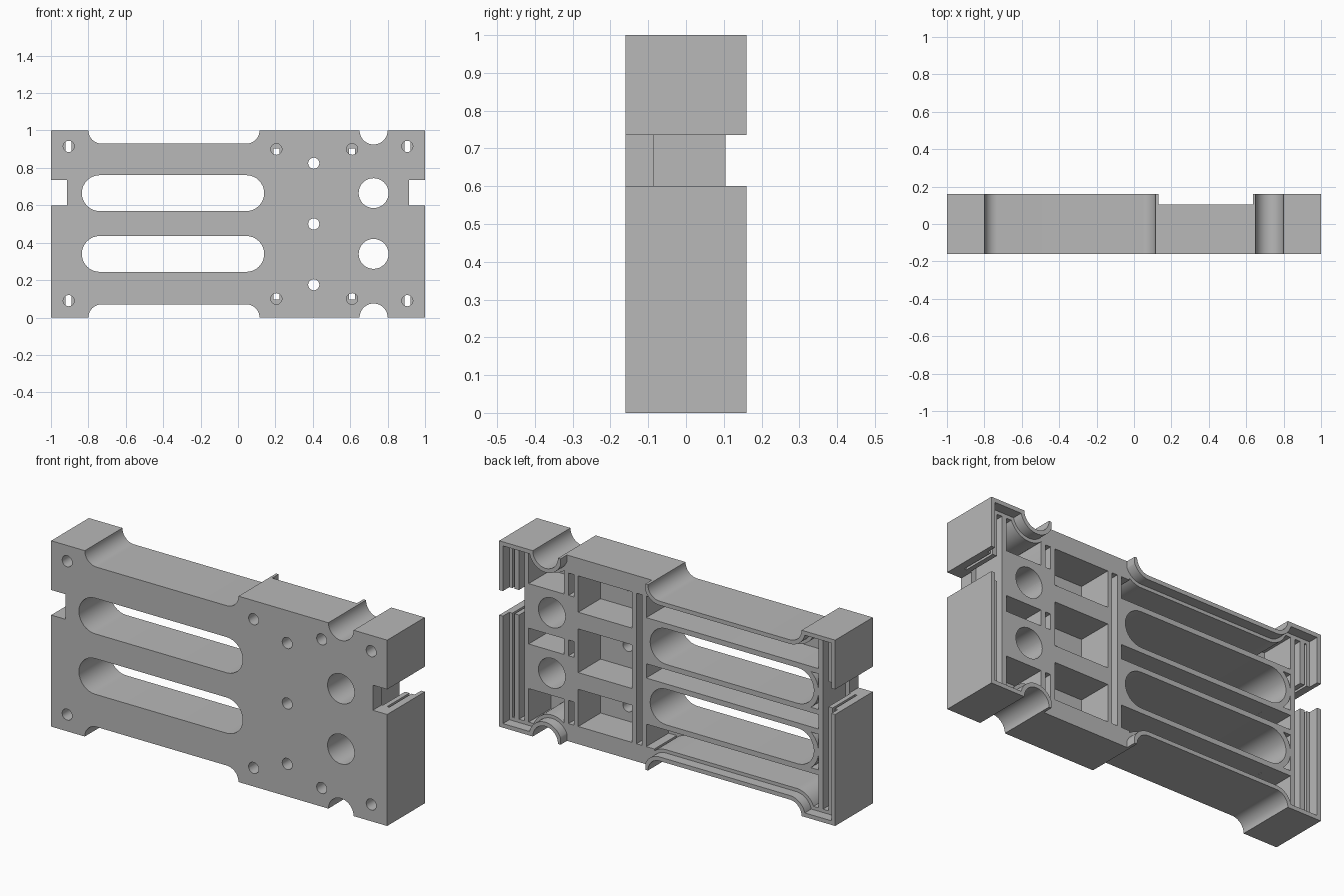
import bpy, bmesh, math

cube = bpy.data.objects.get("Cube")
if cube:
    bpy.data.objects.remove(cube)

FRONT, FLOOR, RIB, BACK = -0.16, -0.085, 0.105, 0.16
SLOT_Z = (0.665, 0.34)

grey = bpy.data.materials.new("plain grey")
grey.use_nodes = True
grey.diffuse_color = (0.48, 0.48, 0.48, 1)
grey.node_tree.nodes["Principled BSDF"].inputs["Base Color"].default_value = (0.48, 0.48, 0.48, 1)


def prism(name, pts, y0, y1):
    """Extrude an x-z outline along y."""
    bm = bmesh.new()
    face = bm.faces.new([bm.verts.new((x, y0, z)) for x, z in pts])
    ext = bmesh.ops.extrude_face_region(bm, geom=[face])
    for v in ext["geom"]:
        if isinstance(v, bmesh.types.BMVert):
            v.co.y = y1
    bmesh.ops.recalc_face_normals(bm, faces=bm.faces)
    mesh = bpy.data.meshes.new(name)
    bm.to_mesh(mesh)
    bm.free()
    mesh.materials.append(grey)
    obj = bpy.data.objects.new(name, mesh)
    bpy.context.collection.objects.link(obj)
    return obj


def rect(x0, x1, z0, z1):
    return [(x0, z0), (x1, z0), (x1, z1), (x0, z1)]


def box(name, x0, x1, z0, z1, y0=FLOOR - 0.005, y1=RIB):
    return prism(name, rect(x0, x1, z0, z1), y0, y1)


def arc(cx, cz, r, a0, a1, n=16):
    return [(cx + r * math.cos(a0 + (a1 - a0) * i / n),
             cz + r * math.sin(a0 + (a1 - a0) * i / n)) for i in range(n + 1)]


def circle(cx, cz, r, n=32):
    return arc(cx, cz, r, 0, 2 * math.pi, n)[:-1]


def stadium(x0, x1, z, r):
    return (arc(x0 + r, z, r, math.pi / 2, 1.5 * math.pi)
            + arc(x1 - r, z, r, -math.pi / 2, math.pi / 2))


def outline(d):
    """Scalloped outer shape, inset by d."""
    r, rn = 0.07 + d, 0.075 + d
    a, an = math.asin(d / r), math.asin(d / rn)
    top = [(-1 + d, 1 - d)]
    top += arc(-0.73, 1, r, math.pi + a, 1.5 * math.pi)
    top += arc(0.045, 1, r, -math.pi / 2, -a)
    top += arc(0.725, 1, rn, math.pi + an, 2 * math.pi - an, 24)
    top += [(1 - d, 1 - d)]
    return top + [(x, 1 - z) for x, z in reversed(top)]


def cut(obj, *shapes, y0=-0.3, y1=0.3):
    """Subtract prisms from an object."""
    for pts in shapes:
        tool = prism("cutter", pts, y0, y1)
        tool.hide_render = True
        mod = obj.modifiers.new("cut", "BOOLEAN")
        mod.operation, mod.solver, mod.object = "DIFFERENCE", "EXACT", tool
        graph = bpy.context.evaluated_depsgraph_get()
        mesh = bpy.data.meshes.new_from_object(obj.evaluated_get(graph))
        obj.modifiers.clear()
        obj.data = mesh
        bpy.data.objects.remove(tool)
    return obj


notches = [rect(0.915, 1.1, 0.6, 0.735), rect(-1.1, -0.915, 0.6, 0.735)]
slots = [stadium(-0.835, 0.14, z, 0.096) for z in SLOT_Z]
bores = [circle(0.725, z, 0.08) for z in SLOT_Z]
screws = [circle(x, z, 0.03, 20) for x in (-0.905, 0.205, 0.61, 0.905)
          for z in ((0.09, 0.915) if abs(x) > 0.9 else (0.1, 0.9))]
pins = [circle(0.405, z, 0.03, 20) for z in (0.175, 0.5, 0.825)]

# Front plate with all openings
cut(prism("front_plate", outline(0), FRONT, FLOOR), *notches, *slots, *bores, *screws, *pins)

# Perimeter wall: thick lower part, thin rear lip
cut(prism("perimeter_wall", outline(0), FLOOR, RIB), outline(0.04), *notches)
cut(prism("rear_lip", outline(0), RIB, BACK), outline(0.022), *notches,
    rect(0.13, 0.635, -0.1, 1.1))

# Solid rails along the top and bottom of the middle bay
for name, z0, z1 in (("lower_header", 0, 0.095), ("upper_header", 0.905, 1)):
    box(name, 0.115, 0.65, z0, z1)

# Walls around the long slots, round at one end and square at the other
for z, slot, bore in zip(SLOT_Z, slots, bores):
    r = 0.124
    shape = arc(-0.835 + 0.096, z, r, math.pi / 2, 1.5 * math.pi) + [(0.17, z - r), (0.17, z + r)]
    cut(prism("slot_wall", shape, FLOOR - 0.005, RIB), slot)
    # Bored block and cross bar in line with each slot
    cut(box("bored_block", 0.59, 0.87, z - 0.12, z + 0.12), bore)
    box("cross_bar", 0.235, 0.58, z - 0.045, z + 0.045)
    # Short webs tying the slot wall to the end guide
    for s in (-1, 1):
        box("end_web", -0.88, -0.74, z + s * 0.11 - 0.014, z + s * 0.11 + 0.014)

# Paired upright guide rails with a narrow channel between them
for x in (-0.905, 0.205, 0.61, 0.905):
    low, high = (0.03, 0.97) if abs(x) > 0.9 else (0.09, 0.91)
    for s in (-1, 1):
        a, b = sorted((x + s * 0.016, x + s * 0.042))
        rail = box("guide_rail", a, b, low, high)
        if abs(x) > 0.9:
            cut(rail, *notches)
        else:
            cut(rail, *bores)

# Smooth shading on the curved walls
bpy.ops.object.select_all(action="DESELECT")
for obj in bpy.context.scene.objects:
    if obj.type == "MESH":
        obj.select_set(True)
        bpy.context.view_layer.objects.active = obj
bpy.ops.object.shade_smooth_by_angle(angle=math.radians(30))
